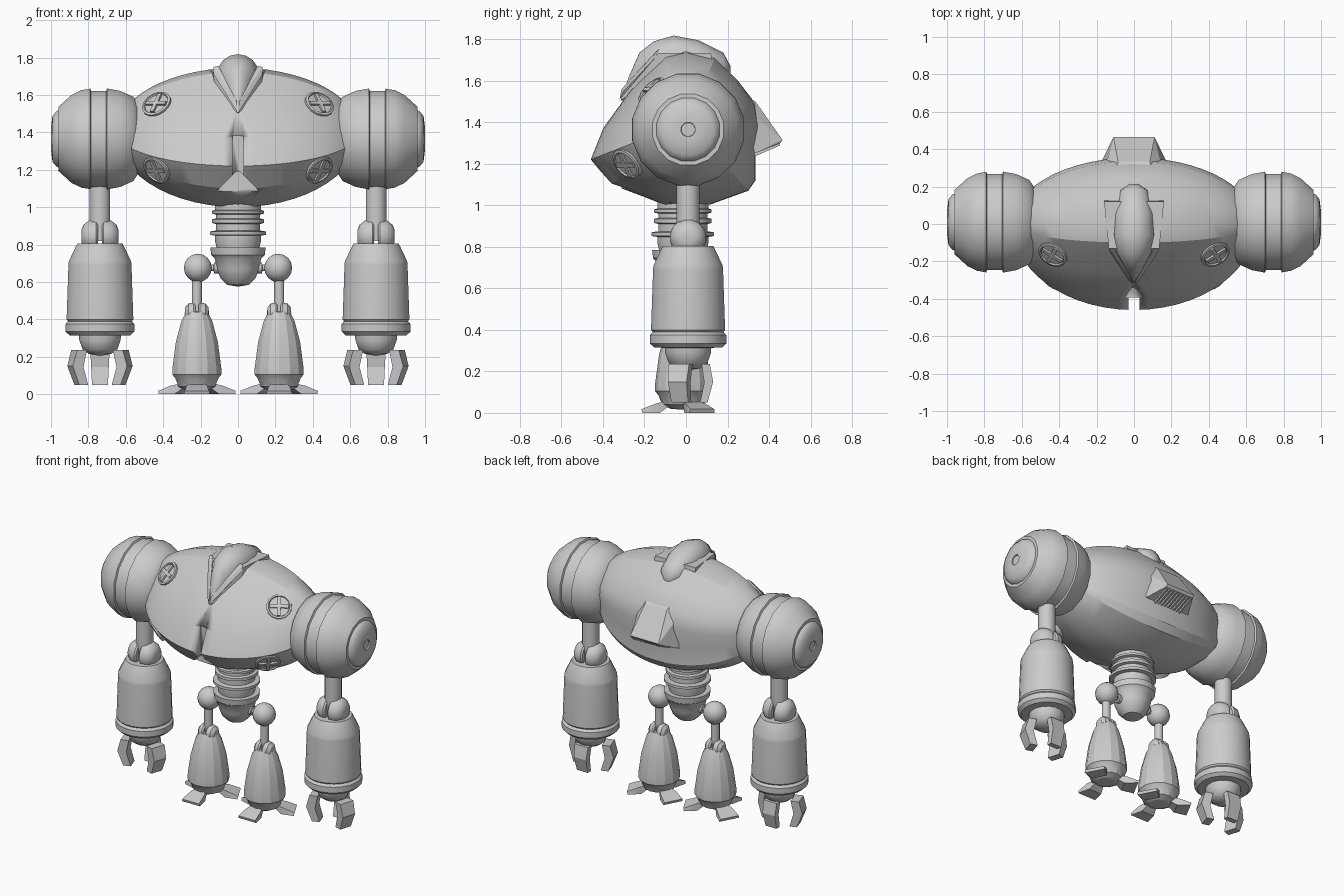
import bpy, bmesh, math
from mathutils import Vector, Matrix
from mathutils.bvhtree import BVHTree

if "Cube" in bpy.data.objects:
    bpy.data.objects.remove(bpy.data.objects["Cube"])


def finish(name, bm, angle=35, matrix=None):
    bmesh.ops.remove_doubles(bm, verts=bm.verts, dist=0.0005)
    if matrix:
        bm.transform(matrix)
    bmesh.ops.recalc_face_normals(bm, faces=bm.faces)
    me = bpy.data.meshes.new(name)
    bm.to_mesh(me)
    bm.free()
    ob = bpy.data.objects.new(name, me)
    bpy.context.collection.objects.link(ob)
    bpy.ops.object.select_all(action='DESELECT')
    ob.select_set(True)
    bpy.context.view_layer.objects.active = ob
    bpy.ops.object.shade_smooth_by_angle(angle=math.radians(angle))
    return ob


def loft(name, rings, angle=35, matrix=None):
    """Skin a series of closed rings and cap both ends."""
    bm = bmesh.new()
    vs = [[bm.verts.new(p) for p in ring] for ring in rings]
    n = len(rings[0])
    for a, b in zip(vs, vs[1:]):
        for i in range(n):
            j = (i + 1) % n
            bm.faces.new((a[i], a[j], b[j], b[i]))
    bm.faces.new(vs[0])
    bm.faces.new(vs[-1])
    return finish(name, bm, angle, matrix)


def lathe(name, prof, loc, n=20, axis='Z', flip=1, angle=35):
    """Revolve (radius, height) points round the given axis."""
    rings = []
    for r, h in prof:
        ring = []
        for i in range(n):
            t = 2 * math.pi * (i + 0.5) / n
            c, s = max(r, 0.0001) * math.cos(t), max(r, 0.0001) * math.sin(t)
            ring.append((c, s, h) if axis == 'Z' else (h * flip, c, s))
        rings.append(ring)
    return loft(name, rings, angle, Matrix.Translation(loc))


def hull(name, pts, mirror=False, matrix=None, angle=20):
    if mirror:
        pts = pts + [(-x, y, z) for x, y, z in pts]
    bm = bmesh.new()
    for p in pts:
        bm.verts.new(p)
    bmesh.ops.convex_hull(bm, input=bm.verts)
    return finish(name, bm, angle, matrix)


def ball(r, n=8):
    return [(r * math.sin(math.pi * i / n), -r * math.cos(math.pi * i / n)) for i in range(n + 1)]


# Torso: one side profile shrunk elliptically towards each shoulder
side = [(0, 1.745), (-.10, 1.72), (-.27, 1.55), (-.40, 1.37), (-.46, 1.22), (-.36, 1.10),
        (-.20, 1.04), (-.10, 1.0), (.12, 1.005), (.30, 1.07), (.335, 1.12), (.335, 1.26),
        (.355, 1.38), (.335, 1.49), (.25, 1.60), (.14, 1.71)]
rings = []
for i in range(-12, 13):
    x = .6 * math.sin(i / 12 * math.pi / 2)
    s = math.sqrt(1 - (x / .65) ** 2)
    rings.append([(x, y * s, 1.40 + (z - 1.40) * s) for y, z in side])
torso = loft('torso', rings, 28)
surface = BVHTree.FromObject(torso, bpy.context.evaluated_depsgraph_get())

# Front slot and the inverted V opening below it
slot = hull('slot_cutter', [(.03, -.6, 1.14), (.03, -.6, 1.38), (.03, -.37, 1.38), (.03, -.37, 1.14)], True)
vee = hull('opening_cutter', [(.01, -.6, 1.19), (.01, -.31, 1.19), (.10, -.6, 1.10), (.10, -.31, 1.10),
                              (.19, -.6, .95), (.19, -.31, .95)], True)
for cutter in (slot, vee):
    m = torso.modifiers.new('cut', 'BOOLEAN')
    m.operation = 'DIFFERENCE'
    m.object = cutter
    m.solver = 'EXACT'
    cutter.hide_render = True
    cutter.hide_set(True)

# Cross-marked round bolts lying on the torso surface
for x in (-.435, .435):
    for z in (1.55, 1.20):
        hit, nor, _, _ = surface.ray_cast(Vector((x, -2, z)), Vector((0, 1, 0)))
        mat = Matrix.Translation(hit) @ nor.to_track_quat('Z', 'Y').to_matrix().to_4x4()
        disc = lathe('bolt', [(0, -.03), (.082, -.03), (.082, .008), (.07, .012), (.066, .004), (0, .004)],
                     (0, 0, 0), 16)
        disc.matrix_world = mat
        for a, b in ((.062, .011), (.011, .062)):
            bar = hull('bolt_cross', [(sx * a, sy * b, h) for sx in (-1, 1) for sy in (-1, 1)
                                      for h in (-.01, .016)])
            bar.matrix_world = mat

# Head: ridge of elliptical slices, sitting in a pointed collar
rings = []
for y, w, top, low in [(.215, .02, 1.67, 1.62), (.18, .072, 1.735, 1.60), (.06, .105, 1.795, 1.6),
                       (-.06, .112, 1.818, 1.6), (-.155, .095, 1.79, 1.58), (-.225, .055, 1.735, 1.52),
                       (-.275, .03, 1.62, 1.50), (-.30, .006, 1.55, 1.50)]:
    c, h = (top + low) / 2, (top - low) / 2
    rings.append([(w * math.cos(t * math.pi / 8), y, c + h * math.sin(t * math.pi / 8)) for t in range(16)])
loft('head', rings, 40)
hull('head_collar', [(.16, .12, 1.735), (.15, .14, 1.60), (.135, -.13, 1.735), (.12, -.15, 1.62),
                     (.005, -.315, 1.505), (.005, -.30, 1.56), (.005, -.2, 1.5)], True)
# Raised rim of the collar
for s in (-1, 1):
    hull('collar_rim', [(s * x, y, z) for x, y, z in
                        [(.13, -.13, 1.75), (.105, -.13, 1.755), (.13, -.15, 1.71), (.10, -.15, 1.71),
                         (.005, -.32, 1.51), (.005, -.31, 1.56), (.03, -.29, 1.57), (.03, -.30, 1.55)]])

# Back exhaust hood with slats underneath
hull('back_hood', [(.085, .335, 1.50), (.09, .30, 1.52), (.11, .465, 1.315), (.11, .455, 1.30),
                   (.175, .33, 1.25), (.155, .28, 1.47)], True)
for i in range(9):
    x = -.10 + i * .025
    hull('hood_slat', [(x + d, y, z) for d in (-.005, .005)
                       for y, z in [(.45, 1.31), (.452, 1.288), (.33, 1.235), (.33, 1.26)]])

# Ribbed waist and pelvis
wy = -.015
lathe('waist', [(0, 1.05), (.125, 1.05), (.125, .985), (.14, .98), (.14, .965), (.12, .96), (.12, .94),
                (.14, .935), (.14, .915), (.12, .91), (.12, .875), (.152, .87), (.152, .852), (.125, .848),
                (.125, .82), (.11, .76), (0, .76)], (0, wy, 0), 20)
lathe('pelvis', [(0, .785), (.15, .785), (.145, .745), (.125, .725), (.115, .67), (.095, .62), (.06, .585),
                 (0, .575)], (0, wy, 0), 20)

for s in (-1, 1):
    # Shoulder with grooved middle band and outer disc
    lathe('shoulder', [(0, .52), (.17, .52), (.23, .56), (.262, .63), (.275, .70), (.262, .705), (.262, .785),
                       (.274, .79), (.265, .84), (.24, .89), (.175, .96), (.155, .96), (.15, .972), (.125, .992),
                       (.06, 1.0), (.035, 1.0), (.033, .992), (0, .992)], (0, .01, 1.365), 16, 'X', s)
    # Arm
    ax = .738 * s
    lathe('upper_arm', [(0, .82), (.056, .82), (.056, 1.15), (0, 1.15)], (ax, .01, 0), 16)
    for d in (-1, 1):
        lathe('elbow', [(0, .01), (.08, .01), (.09, .02), (.085, .06), (.06, .09), (.03, .10), (0, .10)],
              (ax, .01, .845), 16, 'X', d)
    lathe('forearm', [(0, .805), (.122, .805), (.13, .79), (.168, .71), (.17, .69), (.18, .40), (.172, .39),
                      (.186, .375), (.186, .335), (.165, .315), (0, .31)], (ax, .01, 0), 24)
    lathe('hand', [(0, .34), (.115, .34), (.113, .29), (.095, .24), (.06, .215), (0, .205)], (ax, .01, 0), 16)
    # Three bent claws
    claw = [(.09, .235), (.145, .235), (.168, .15), (.13, .05), (.08, .05), (.108, .145)]
    for deg, k in ((90, .72), (-18, 1), (198, 1)):
        m = Matrix.Translation((ax, .01, 0)) @ Matrix.Rotation(math.radians(deg), 4, 'Z')
        loft('claw', [[(r * k, w * (.8 + z), z) for r, z in claw] for w in (-.05, .05)], 20, m)
    # Leg
    lx = .215 * s
    lathe('hip_ball', ball(.076), (lx, wy, .675), 16)
    lathe('hip_pin', [(0, .08), (.03, .08), (.03, .128), (.018, .13), (.018, .17), (0, .17)],
          (0, wy, .675), 12, 'X', s)
    lx = .22 * s
    lathe('thigh_rod', [(0, .42), (.028, .42), (.028, .66), (0, .66)], (lx, wy, 0), 12)
    for d in (-1, 1):
        lathe('knee', [(0, .008), (.05, .008), (.056, .018), (.05, .045), (.03, .062), (0, .065)],
              (lx, wy, .435), 14, 'X', d)
    lathe('shin', [(0, .445), (.06, .44), (.085, .39), (.115, .28), (.134, .14), (.134, .105), (.118, .085),
                   (.10, .04), (.06, .02), (0, .015)], (lx, wy, 0), 14, angle=22)
    # Three splayed toes
    for deg in (-90, 28, 152):
        m = Matrix.Translation((lx, wy, 0)) @ Matrix.Rotation(math.radians(deg), 4, 'Z')
        hull('toe', [(r, w * e, z) for e in (-1, 1) for r, w, z in
                     [(.07, .035, .06), (.07, .035, .03), (.13, .055, .045), (.20, .065, .018),
                      (.195, .07, 0), (.11, .05, 0)]], matrix=m)
